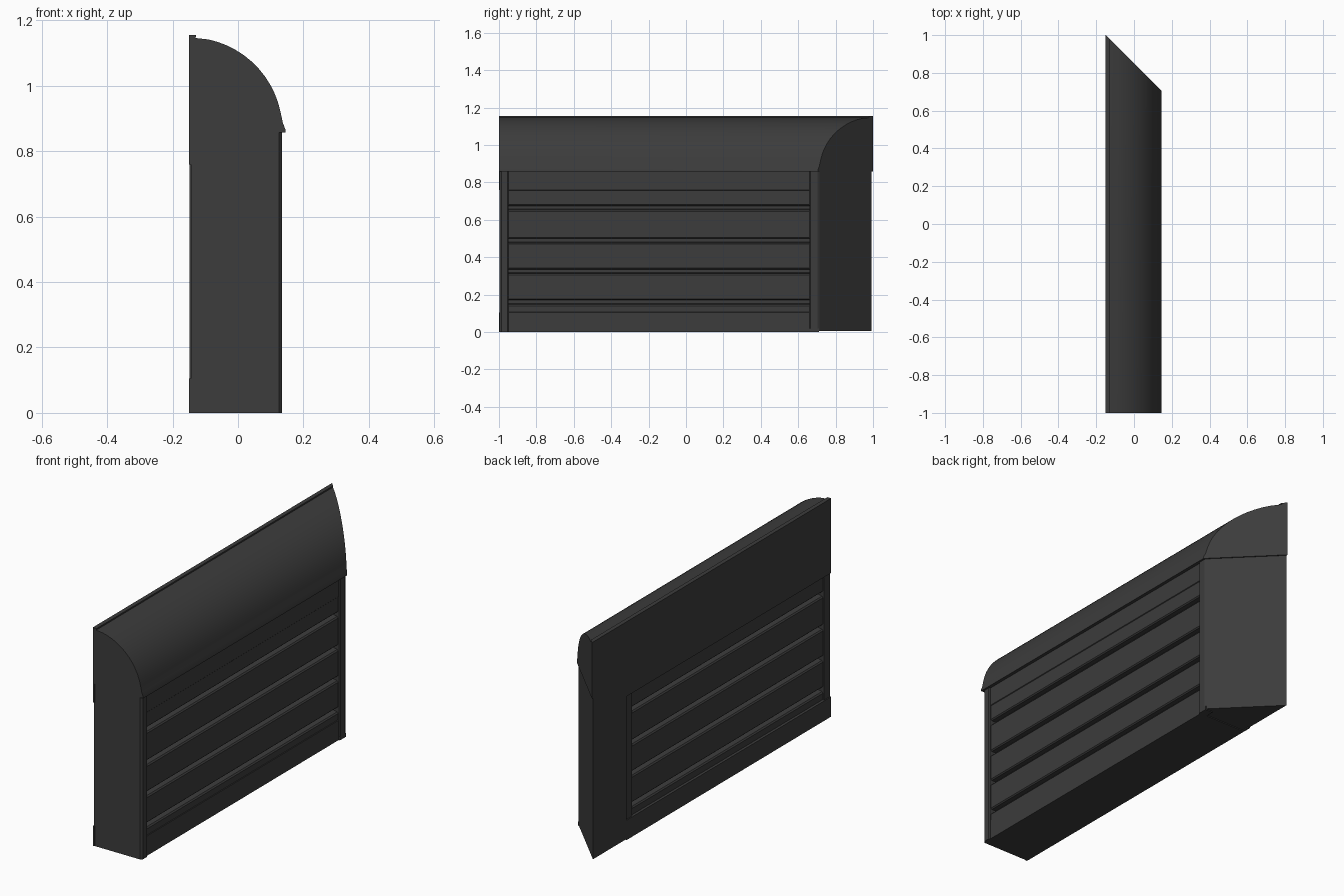
import bpy, bmesh, math
from mathutils import Vector

if "Cube" in bpy.data.objects:
    bpy.data.objects.remove(bpy.data.objects["Cube"])

dark = bpy.data.materials.new("dark_grey")
dark.diffuse_color = (0.045, 0.045, 0.045, 1)
dark.use_nodes = True
dark.node_tree.nodes["Principled BSDF"].inputs["Base Color"].default_value = dark.diffuse_color


def prism(name, bottom, top):
    """Closed solid between two matching polygon loops."""
    bm = bmesh.new()
    a = [bm.verts.new(p) for p in bottom]
    b = [bm.verts.new(p) for p in top]
    n = len(a)
    bm.faces.new(a)
    bm.faces.new(b[::-1])
    for i in range(n):
        j = (i + 1) % n
        bm.faces.new((a[i], b[i], b[j], a[j]))
    bmesh.ops.recalc_face_normals(bm, faces=bm.faces[:])
    me = bpy.data.meshes.new(name)
    bm.to_mesh(me)
    bm.free()
    ob = bpy.data.objects.new(name, me)
    bpy.context.collection.objects.link(ob)
    me.materials.append(dark)
    return ob


def upright(name, plan, z0, z1):
    return prism(name, [(x, y, z0) for x, y in plan], [(x, y, z1) for x, y in plan])


def rail(name, profile, y0, y1):
    """Profile in x-z run along y; y1 may depend on x for a mitred end."""
    end = y1 if callable(y1) else (lambda x: y1)
    return prism(name, [(x, y0, z) for x, z in profile],
                 [(x, end(x), z) for x, z in profile])


def smooth(ob, angle=35):
    bpy.ops.object.select_all(action='DESELECT')
    ob.select_set(True)
    bpy.context.view_layer.objects.active = ob
    bpy.ops.object.shade_smooth_by_angle(angle=math.radians(angle))


# Slatted panel: grooves on both faces, run between the two posts
GROOVES = (0.14, 0.305, 0.47, 0.645)


def slat_side(face, inward):
    """Points from bottom to top of one slatted face."""
    pts = [(face, 0.105), (face + inward * 0.003, 0.107)]
    f = face + inward * 0.003
    for z in GROOVES:
        pts += [(f, z), (f + inward * 0.006, z + 0.007),
                (f + inward * 0.03, z + 0.012), (f + inward * 0.03, z + 0.03),
                (f + inward * 0.006, z + 0.03), (f, z + 0.036)]
    return pts + [(f, 0.757), (face, 0.76)]


front_side = [(0.128, 0.0)] + slat_side(0.128, -1) + [(0.128, 0.862)]
back_side = [(-0.149, 0.0), (-0.149, 0.104)] + slat_side(-0.141, 1) + [(-0.149, 0.761), (-0.149, 0.862)]
rail("slatted_panel", front_side + back_side[::-1], -0.95, 0.665)

# Square end post
upright("end_post", [(-0.144, -0.997), (0.125, -0.997), (0.135, -0.987),
                     (0.135, -0.955), (0.13, -0.948), (-0.144, -0.948)], 0, 0.862)

# Mitred corner block with its front post
upright("corner_post", [(0.13, 0.659), (0.135, 0.665), (0.135, 0.703), (0.128, 0.714),
                        (-0.149, 0.991), (-0.149, 0.71), (-0.144, 0.71), (-0.144, 0.659)],
        0.005, 0.862)
upright("corner_foot", [(0.135, 0.659), (0.135, 0.71), (0.09, 0.71), (0.09, 0.659)], 0, 0.02)

# Back sill and head at the square end
for name, z0, z1 in (("back_sill", 0, 0.105), ("back_head", 0.76, 0.862)):
    upright(name, [(-0.15, -1), (-0.14, -1), (-0.14, 0.71), (-0.15, 0.71)], z0, z1)

# Curved coping with flared drip edge, mitred at the corner
cx, cz, r = -0.15, 0.862, 0.286
arc = [(cx + r * math.cos(math.radians(a)), cz + r * math.sin(math.radians(a)))
       for a in range(12, 84, 6)]
profile = ([(-0.15, 0.858), (0.145, 0.858), (0.145, 0.866), (0.137, 0.887)] + arc
           + [(-0.13, 1.146), (-0.128, 1.155), (-0.15, 1.155)])
smooth(rail("curved_coping", profile, -1.0, lambda x: 0.85 - x))
